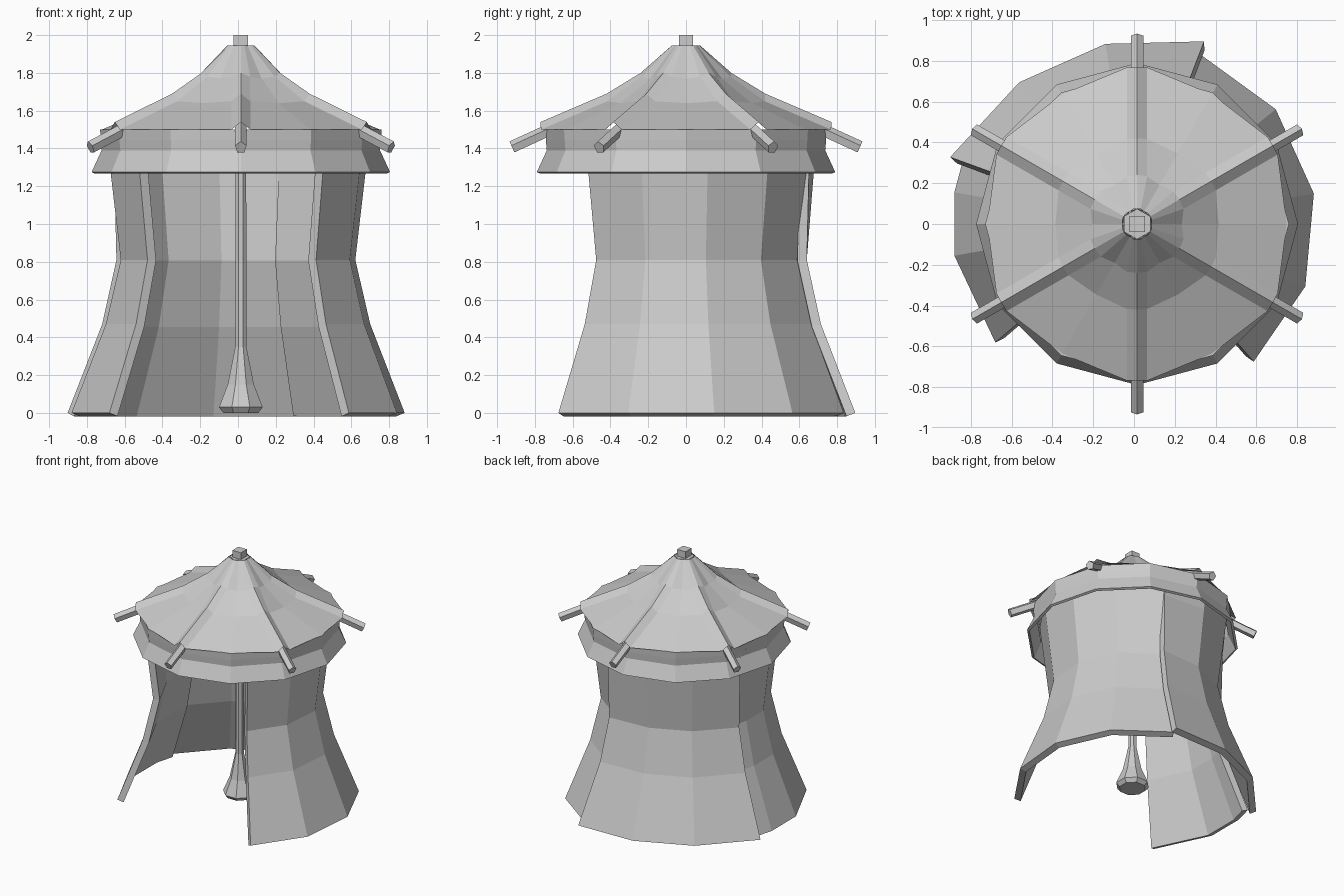
import bpy
import math
from mathutils import Vector

cube = bpy.data.objects.get("Cube")
if cube:
    bpy.data.objects.remove(cube, do_unlink=True)

CENTRE = 0.015  # the pole and roof stand slightly off the middle

canvas = bpy.data.materials.new("grey canvas")
canvas.use_nodes = True
canvas.diffuse_color = (0.6, 0.6, 0.6, 1)
canvas.node_tree.nodes["Principled BSDF"].inputs["Base Color"].default_value = (0.6, 0.6, 0.6, 1)


def polar(r, degrees, z, x=0.0):
    a = math.radians(degrees)
    return Vector((x + r * math.cos(a), r * math.sin(a), z))


def loft(name, rings, closed=True, caps=False, thickness=0.0):
    """Skin a list of equal-length rings, given from bottom to top."""
    n = len(rings[0])
    verts = [p for ring in rings for p in ring]
    faces = []
    for k in range(len(rings) - 1):
        for i in range(n if closed else n - 1):
            j = (i + 1) % n
            faces.append((k * n + i, k * n + j, (k + 1) * n + j, (k + 1) * n + i))
    if caps:
        faces.append(tuple(reversed(range(n))))
        faces.append(tuple(range(len(verts) - n, len(verts))))
    mesh = bpy.data.meshes.new(name)
    mesh.from_pydata(verts, [], faces)
    mesh.materials.append(canvas)
    obj = bpy.data.objects.new(name, mesh)
    bpy.context.collection.objects.link(obj)
    if thickness:
        mod = obj.modifiers.new("thickness", "SOLIDIFY")
        mod.thickness = thickness
        mod.offset = -1
    return obj


def turned(name, profile, sides, spin=0.0, **options):
    """Revolve (radius, height) pairs around the pole axis."""
    rings = [[polar(r, spin + 360 * i / sides, z, CENTRE) for i in range(sides)]
             for r, z in profile]
    return loft(name, rings, **options)


# Roof sheet: six raised ridges with sagging panels between them
# ridge radius, ridge height, shoulder drop, mid radius, mid height
roof_rows = [(0.77, 1.54, 0.04, 0.735, 1.5),
             (0.42, 1.69, 0.04, 0.40, 1.64),
             (0.24, 1.80, 0.02, 0.22, 1.77),
             (0.075, 1.945, 0.0, 0.07, 1.945)]
rings = []
for r, z, drop, mid_r, mid_z in roof_rows:
    ring = []
    spread = math.degrees(min(0.05 / r, 0.25))
    for k in range(6):
        angle = 30 + 60 * k
        ring += [polar(r, angle - spread, z - drop, CENTRE),
                 polar(r, angle, z, CENTRE),
                 polar(r, angle + spread, z - drop, CENTRE),
                 polar(mid_r, angle + 30, mid_z, CENTRE)]
    rings.append(ring)
loft("roof_sheet", rings)
turned("roof_cap", [(0.075, 1.93), (0.075, 1.945)], 6, 30, caps=True)

# Valance hanging below the roof edge
turned("valance", [(0.79, 1.275), (0.737, 1.39), (0.742, 1.445), (0.745, 1.5)], 12,
       thickness=0.02)

# Five-sided rafters running out under each ridge
rafter_path = [(0.92, 1.405), (0.42, 1.635), (0.24, 1.75), (0.06, 1.9)]
for k in range(6):
    angle = 30 + 60 * k
    side = polar(1, angle + 90, 0)
    rings = []
    for r, z in rafter_path:
        ring = []
        for i in range(5):
            a = math.radians(90 + 72 * i)
            lift = 0.032 * math.sin(a)
            ring.append(polar(r + 0.45 * lift, angle, z + lift, CENTRE)
                        - side * 0.032 * math.cos(a))
        rings.append(ring)
    loft(f"rafter_{k + 1}", rings, caps=True)

# Centre pole with a flared foot, and the square finial
turned("centre_pole", [(0.1, 0), (0.125, 0.03), (0.075, 0.15), (0.032, 0.35), (0.03, 1.94)],
       8, 22.5, caps=True)
turned("finial", [(0.054, 1.92), (0.054, 2.0)], 4, 45, caps=True)

# Wall panels: radius, height and how far a loose corner flares out
wall_rows = [(0.905, 0, 0.065), (0.72, 0.47, 0.055), (0.64, 0.81, 0.055),
             (0.695, 1.275, 0.012), (0.715, 1.44, 0.0)]


def wall(name, angles, loose=()):
    rings = [[polar(r - 0.01 + (flare if a in loose else 0), a, z) for a in angles]
             for r, z, flare in wall_rows]
    loft(name, rings, closed=False, thickness=0.05)


wall("right_wall", (160, 170, 190, 220.5))
wall("back_wall", (69, 99, 129, 160), loose=(69, 160))
wall("left_wall", (-49, -20, 9.6, 39, 69))
